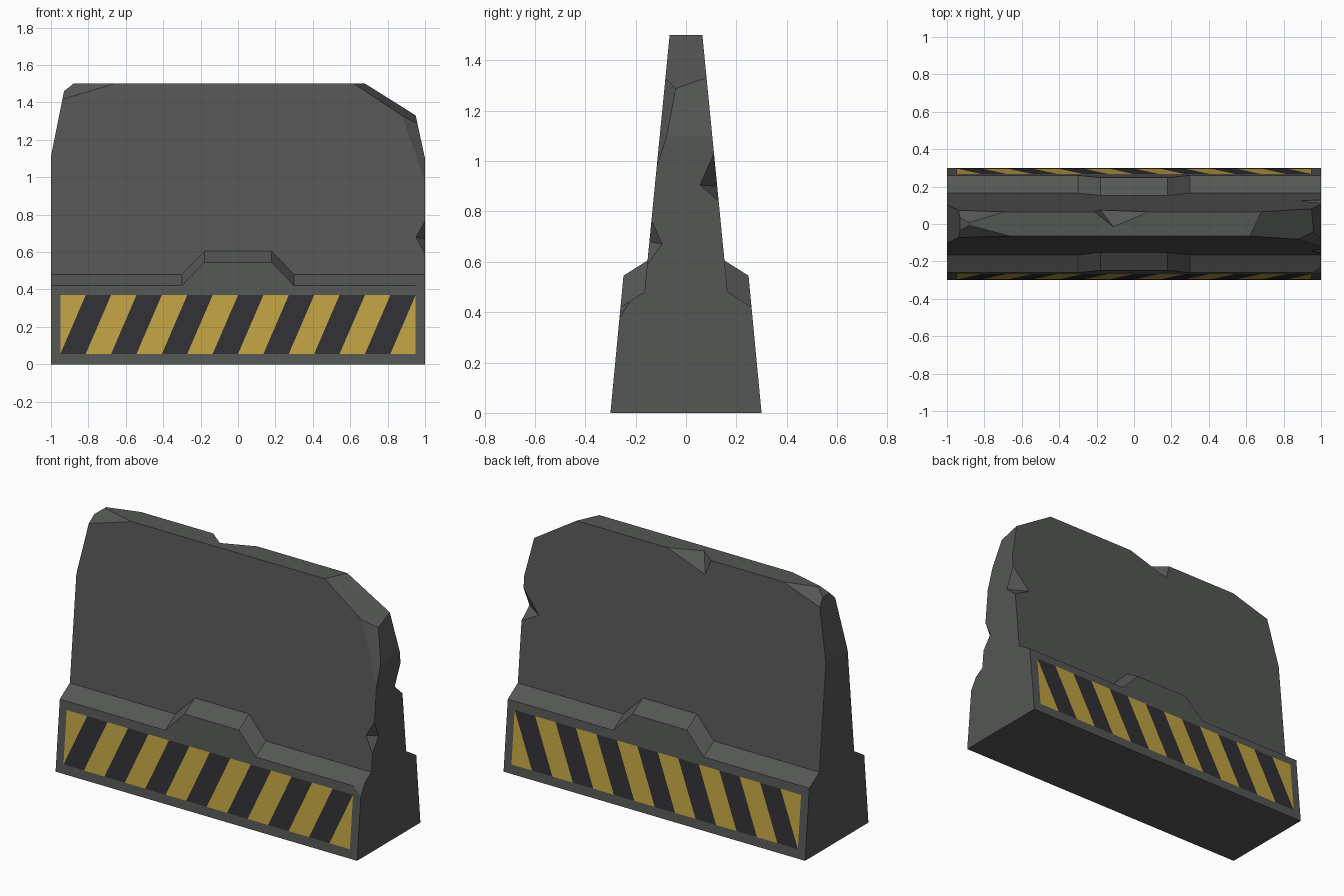
import bpy, bmesh
from mathutils import Vector as V

if "Cube" in bpy.data.objects:
    bpy.data.objects.remove(bpy.data.objects["Cube"])


def material(name, rgb):
    m = bpy.data.materials.new(name)
    m.diffuse_color = (*rgb, 1)
    m.use_nodes = True
    m.node_tree.nodes["Principled BSDF"].inputs["Base Color"].default_value = m.diffuse_color
    return m


def add_object(name, bm, mats=()):
    me = bpy.data.meshes.new(name)
    bm.to_mesh(me)
    bm.free()
    ob = bpy.data.objects.new(name, me)
    bpy.context.collection.objects.link(ob)
    for m in mats:
        me.materials.append(m)
    return ob


def foot_y(z):      # half depth of the foot at height z
    return 0.30 - 0.095 * z


def wall_y(z):      # half depth of the wall at height z
    return 0.165 - 0.098 * (z - 0.48)


concrete = material("concrete", (0.09, 0.095, 0.09))
yellow = material("yellow_paint", (0.52, 0.36, 0.055))
black = material("black_paint", (0.03, 0.028, 0.034))

# Barrier body: one cross-section lofted along x, with a raised centre ledge
bm = bmesh.new()
rings = []
for x, z in [(-1, .42), (-.3, .42), (-.18, .545), (.18, .545), (.3, .42), (1, .42)]:
    half = [(foot_y(0), 0), (foot_y(z), z), (wall_y(z + .06), z + .06), (wall_y(1.5), 1.5)]
    loop = [(-y, h) for y, h in half] + [(y, h) for y, h in reversed(half)]
    rings.append([bm.verts.new((x, y, h)) for y, h in loop])
for a, b in zip(rings, rings[1:]):
    for i in range(8):
        j = (i + 1) % 8
        bm.faces.new((a[i], a[j], b[j], b[i]))
bm.faces.new(rings[0])
bm.faces.new(rings[-1])
bmesh.ops.recalc_face_normals(bm, faces=bm.faces)
bmesh.ops.dissolve_limit(bm, angle_limit=0.005, verts=bm.verts, edges=bm.edges)

# Broken upper corners: flat cuts, each through three points
cuts = [
    ((-1, 0, 1.11), (-1, .1, 1.11), (-.93, 0, 1.46)),                       # left end
    ((1, 0, 1.10), (1, .1, 1.10), (.95, 0, 1.33)),                          # right end
    ((-.93, 0, 1.46), (-.93, .1, 1.46), (-.88, 0, 1.5)),                    # left tip
    ((-.66, -.065, 1.5), (-.89, -.005, 1.5), (-.93, -.073, 1.42)),          # left front
    ((-.69, .065, 1.5), (-.89, .005, 1.5), (-.93, .073, 1.42)),             # left back
    ((.68, .065, 1.5), (.62, -.065, 1.5), (.95, .08, 1.33)),                # right top
    ((.88, -.083, 1.32), (.96, -.04, 1.29), (1, -.115, .98)),               # right front
]
for cut in cuts:
    p, q, r = map(V, cut)
    n = (q - p).cross(r - p).normalized()
    if n.dot(V((0, 0, .3)) - p) > 0:
        n = -n
    bmesh.ops.bisect_plane(bm, geom=bm.verts[:] + bm.edges[:] + bm.faces[:],
                           dist=1e-5, plane_co=p, plane_no=n, clear_outer=True)
    bmesh.ops.holes_fill(bm, edges=[e for e in bm.edges if e.is_boundary])
bmesh.ops.recalc_face_normals(bm, faces=bm.faces)
body = add_object("barrier_body", bm, [concrete])


def chip(name, points, outer):
    """Cut away the hull of some surface points and one point outside."""
    b = bmesh.new()
    for p in points + [V(outer)]:
        b.verts.new(p)
    bmesh.ops.convex_hull(b, input=b.verts)
    bmesh.ops.recalc_face_normals(b, faces=b.faces)
    cutter = add_object(name, b, [concrete])
    cutter.hide_render = True
    cutter.hide_set(True)
    mod = body.modifiers.new(name, 'BOOLEAN')
    mod.operation, mod.solver, mod.object = 'DIFFERENCE', 'EXACT', cutter


def notch(name, a, b, c, d, outer):
    """Two-faced notch: c-d is the valley, a and b are the two rims."""
    a, b, c, d = map(V, (a, b, c, d))
    m = (c + d) / 2
    chip(name, [a + (a - m) * .1, b + (b - m) * .1,
                c + (c - d) * .1, d + (d - c) * .1], outer)


# Chips knocked out of the edges
notch("top_notch_cutter", (.08, .065, 1.5), (-.21, .065, 1.5),
      (-.11, -.015, 1.5), (-.18, .074, 1.41), (-.08, .2, 1.62))
notch("back_edge_cutter", (1, .111, 1.03), (1, .13, .84),
      (1, .055, .905), (.89, .124, .90), (1.08, .2, .93))
notch("front_edge_cutter", (1, -.137, .765), (1, -.154, .59),
      (1, -.095, .67), (.95, -.146, .68), (1.08, -.22, .68))
corner = [V(p) for p in ((.95, -.26, .42), (1, -.264, .375), (1, -.222, .444))]
mid = sum(corner, V()) / 3
chip("foot_corner_cutter", [mid + (p - mid) * 1.6 for p in corner], (1.06, -.31, .48))

# Hazard stripes: slanted bands lying on the sloping foot, front and back
COUNT, Z0, Z1 = 14, 0.055, 0.37


def stripe_x(i):
    return -0.95 + 1.9 * min(max(i, 0), COUNT) / COUNT


for name, side in (("front_hazard_stripes", -1), ("back_hazard_stripes", 1)):
    bm = bmesh.new()
    for i in range(-1, COUNT):
        pts = []
        for k, z in ((i, Z0), (i + 1, Z0), (i + 2, Z1), (i + 1, Z1)):
            p = (stripe_x(k), side * (foot_y(z) + .002), z)
            if p not in pts:
                pts.append(p)
        if side > 0:
            pts.reverse()
        f = bm.faces.new([bm.verts.new(p) for p in pts])
        f.material_index = i % 2
    add_object(name, bm, [black, yellow])
